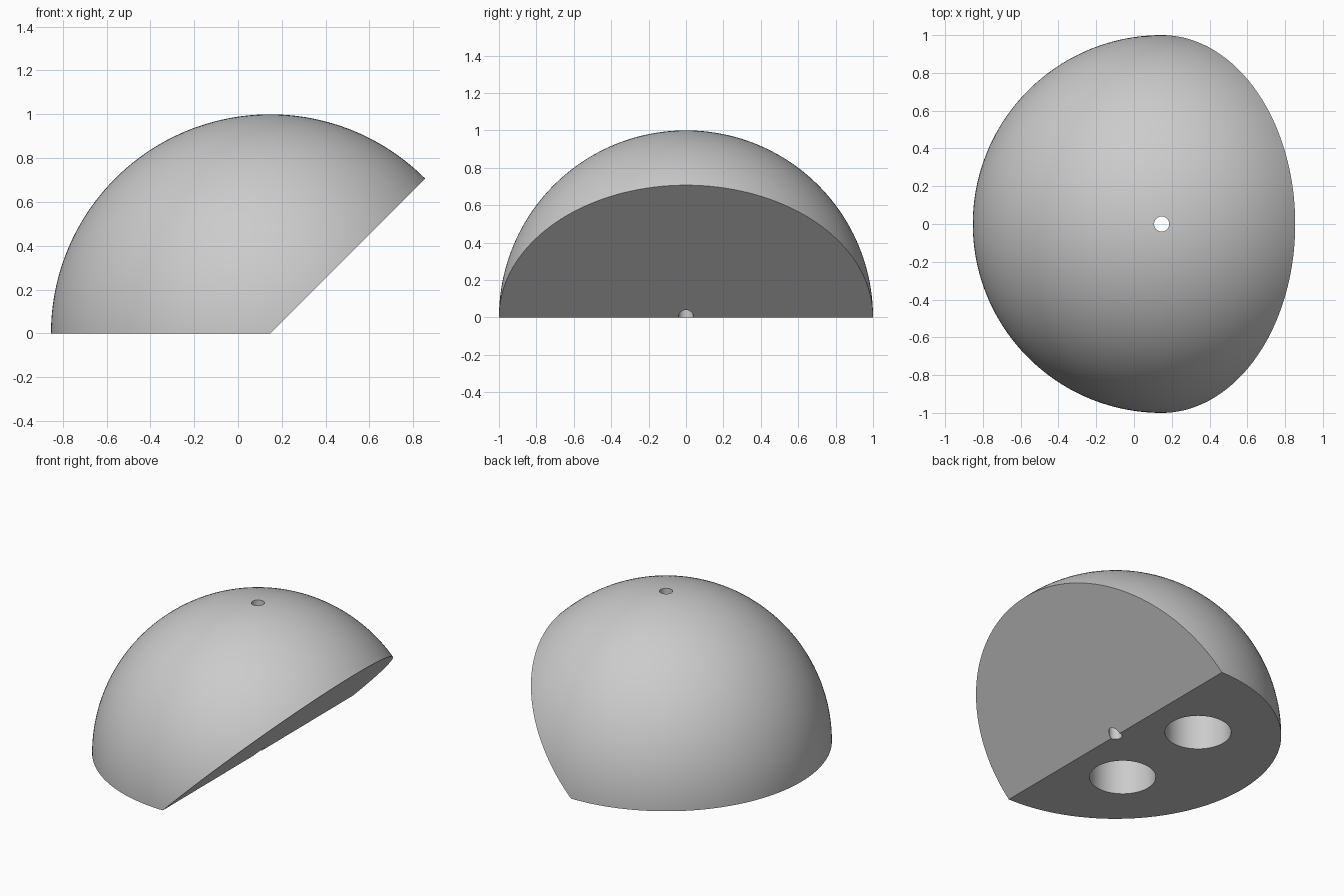
import bpy
import bmesh
from math import pi, sin, cos, radians, sqrt
from mathutils import Matrix, Vector

cube = bpy.data.objects.get("Cube")
if cube:
    bpy.data.objects.remove(cube, do_unlink=True)

RADIUS = 1.0
SWEEP = radians(135)
CENTRE_X = (1 - sqrt(0.5)) / 2      # centres the wedge on x = 0
STEPS, ARC = 72, 96

grey = bpy.data.materials.new("plain_grey")
grey.use_nodes = True
colour = (0.6, 0.6, 0.6, 1)
grey.diffuse_color = colour
grey.node_tree.nodes["Principled BSDF"].inputs["Base Color"].default_value = colour


def make_object(name, bm):
    bmesh.ops.recalc_face_normals(bm, faces=bm.faces)
    mesh = bpy.data.meshes.new(name)
    bm.to_mesh(mesh)
    bm.free()
    mesh.materials.append(grey)
    obj = bpy.data.objects.new(name, mesh)
    bpy.context.collection.objects.link(obj)
    return obj


def make_cutter(name, x, y, radius, bottom, top):
    bm = bmesh.new()
    place = Matrix.Translation((x, y, (bottom + top) / 2))
    bmesh.ops.create_cone(bm, cap_ends=True, segments=64, radius1=radius,
                          radius2=radius, depth=top - bottom, matrix=place)
    obj = make_object(name, bm)
    obj.hide_render = True
    return obj


# Sphere wedge: a half circle swept about the y axis, closed by two half discs
bm = bmesh.new()
shift = Vector((CENTRE_X, 0, 0))
front_pole = bm.verts.new(shift + Vector((0, -RADIUS, 0)))
back_pole = bm.verts.new(shift + Vector((0, RADIUS, 0)))
arcs = []
for s in range(STEPS + 1):
    turn = Matrix.Rotation(SWEEP * s / STEPS, 3, 'Y')
    arc = [front_pole]
    for i in range(1, ARC):
        a = pi * i / ARC
        arc.append(bm.verts.new(shift + turn @ Vector((-sin(a), -cos(a), 0)) * RADIUS))
    arcs.append(arc + [back_pole])
for a, b in zip(arcs, arcs[1:]):
    bm.faces.new((front_pole, a[1], b[1]))
    bm.faces.new((back_pole, b[-2], a[-2]))
    for i in range(1, ARC - 1):
        bm.faces.new((a[i], a[i + 1], b[i + 1], b[i]))
bm.faces.new(arcs[0])
bm.faces.new(arcs[-1])
wedge = make_object("sphere_wedge", bm)

# Narrow vertical bore and two blind sockets in the base
d = RADIUS / 2 * sqrt(0.5)
cutters = [make_cutter("bore_cutter", CENTRE_X, 0, 0.04, -0.2, 1.2)]
for side, y in (("front", -d), ("back", d)):
    cutters.append(make_cutter(side + "_socket_cutter", CENTRE_X - d, y, 0.2, -0.5, 0.5))

bpy.ops.object.select_all(action='DESELECT')
wedge.select_set(True)
bpy.context.view_layer.objects.active = wedge
for cutter in cutters:
    mod = wedge.modifiers.new(cutter.name, 'BOOLEAN')
    mod.operation = 'DIFFERENCE'
    mod.solver = 'EXACT'
    mod.object = cutter
    bpy.ops.object.modifier_apply(modifier=mod.name)
    bpy.data.objects.remove(cutter, do_unlink=True)

bpy.ops.object.shade_smooth_by_angle(angle=radians(30))
